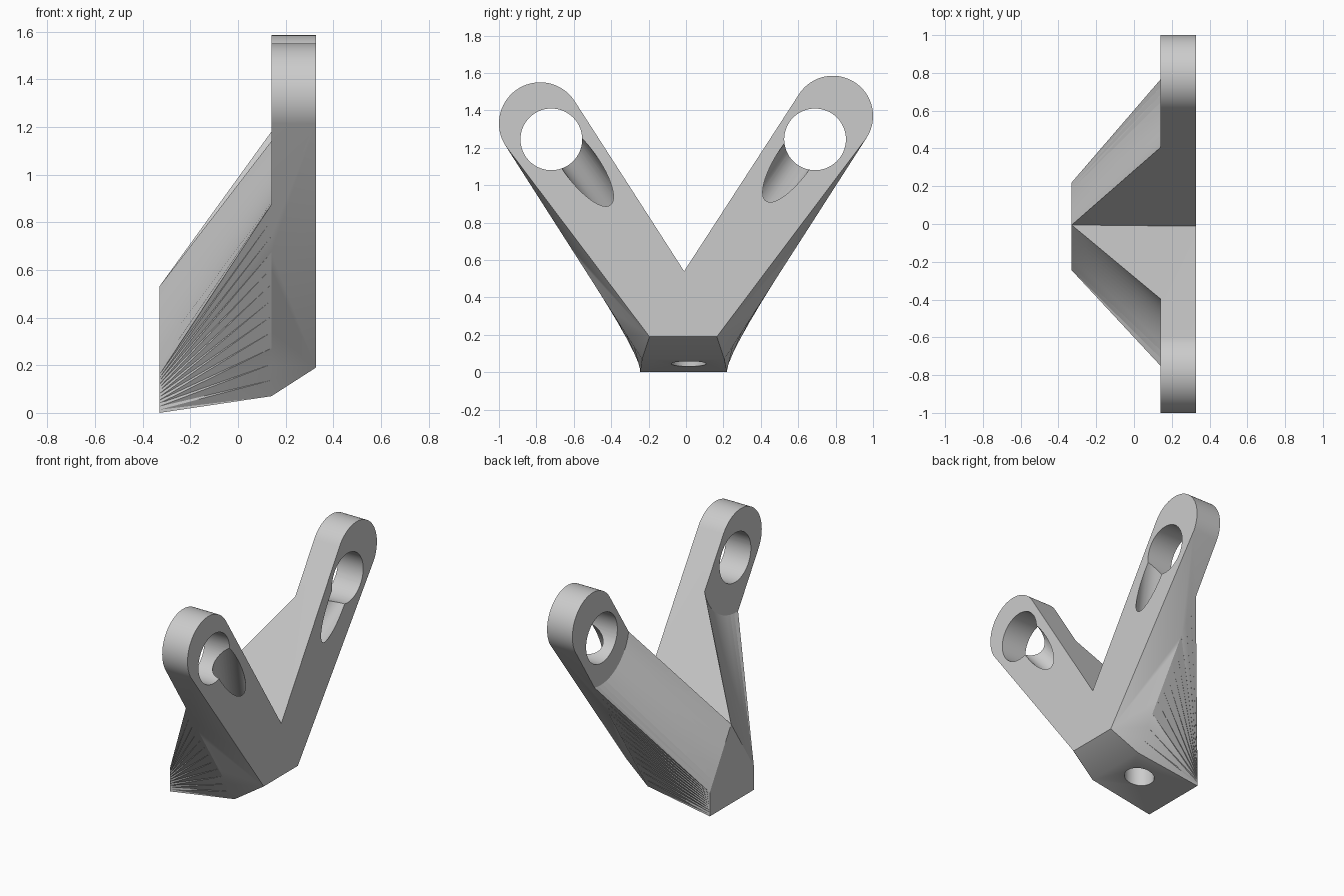
import bpy, bmesh, math
from mathutils import Vector

if "Cube" in bpy.data.objects:
    bpy.data.objects.remove(bpy.data.objects["Cube"])

XF, XM, XB = 0.327, 0.14, -0.33      # plate front, plate back, gusset back
N = 12                               # steps in ruled faces and clearance arcs
ARC = 40                             # steps around each ring end

grey = bpy.data.materials.new("light grey")
grey.diffuse_color = (0.6, 0.6, 0.6, 1)
grey.use_nodes = True
grey.node_tree.nodes["Principled BSDF"].inputs["Base Color"].default_value = grey.diffuse_color

bm = bmesh.new()


def vert(x, y, z):
    return bm.verts.new((x, y, z))


def mix(a, b, t):
    return a.lerp(b, t)


def strip(a, b):
    for i in range(len(a) - 1):
        bm.faces.new((a[i], a[i + 1], b[i + 1], b[i]))


# shared points: valley of the V on each layer
v_front, v_mid, apex = vert(XF, -0.01, 0.54), vert(XM, -0.01, 0.54), vert(XB, -0.005, 0.53)


def arm(s, centre, radius, hole, foot_front, foot_mid, corner, g_y, inner_z):
    """One arm of the V with its ring end and the gusset behind it."""
    ring = []
    for i in range(ARC + 1):
        a = math.radians(-32 + 179 * i / ARC)
        ring.append((s * (centre[0] + radius * math.cos(a)), centre[1] + radius * math.sin(a)))
    front = [vert(XF, *p) for p in ring]
    mid = [vert(XM, *p) for p in ring]
    strip(front, mid)
    bf = vert(XF, s * foot_front, 0.19)
    bb = vert(XM, s * foot_mid, 0.07)
    c = vert(XB, s * corner, 0.0)
    # gusset ends on the outer and inner edges of the arm
    g = mix(bb.co, mid[0].co, (g_y - foot_mid) / (abs(mid[0].co.y) - foot_mid))
    k = mix(v_mid.co, mid[-1].co, (inner_z - 0.54) / (mid[-1].co.z - 0.54))
    # clearance arc around the hole, from the inner edge to the outer edge
    h = Vector((XM, s * hole[0], hole[1]))
    pol = []
    for p in (k, g):
        d = p - h
        pol.append((math.atan2(d.z, s * d.y) % (2 * math.pi), d.length))
    arc = []
    for i in range(N + 1):
        t = i / N
        a = pol[0][0] + (pol[1][0] - pol[0][0]) * t
        r = pol[0][1] + (pol[1][1] - pol[0][1]) * t
        arc.append(vert(XM, h.y + s * r * math.cos(a), h.z + r * math.sin(a)))
    # sloped gusset top
    side = Vector((XB, s * corner, 0.16))
    edge = [apex] + [bm.verts.new(mix(apex.co, side, i / N)) for i in range(1, N + 1)]
    strip(edge, arc)
    # outer gusset flank
    low = [edge[-1]] + [bm.verts.new(mix(side, c.co, i / N)) for i in range(1, N)] + [c]
    out = [arc[-1]] + [bm.verts.new(mix(arc[-1].co, bb.co, i / N)) for i in range(1, N)] + [bb]
    strip(low, out)
    # ring back, arm sides and the inner wall of the gusset
    bm.faces.new(mid + arc)
    bm.faces.new([bf, front[0], mid[0]] + out)
    bm.faces.new((v_front, front[-1], mid[-1], arc[0], v_mid))
    bm.faces.new((v_mid, arc[0], apex))
    return dict(front=front, bf=bf, bb=bb, c=c, back=edge[1:] + low[1:])


R = arm(1, (0.785, 1.37), 0.215, (0.69, 1.245), 0.165, 0.205, 0.22, 0.765, 1.18)
L = arm(-1, (0.78, 1.33), 0.22, (0.72, 1.245), 0.195, 0.235, 0.245, 0.75, 1.14)

# front face, slanted toe, underside, back face
bm.faces.new([R["bf"]] + R["front"] + [v_front] + L["front"][::-1] + [L["bf"]])
bm.faces.new((L["bf"], R["bf"], R["bb"], L["bb"]))
bm.faces.new((L["bb"], R["bb"], R["c"], L["c"]))
bm.faces.new([apex] + R["back"] + L["back"][::-1])
bmesh.ops.recalc_face_normals(bm, faces=bm.faces)
bmesh.ops.triangulate(bm, faces=bm.faces)

mesh = bpy.data.meshes.new("bracket")
bm.to_mesh(mesh)
bm.free()
mesh.materials.append(grey)
bracket = bpy.data.objects.new("bracket", mesh)
bpy.context.collection.objects.link(bracket)


def drill(name, a, b, r):
    """Cut a round hole between two points."""
    a, b = Vector(a), Vector(b)
    bpy.ops.mesh.primitive_cylinder_add(vertices=64, radius=r, depth=(b - a).length, location=(a + b) / 2)
    o = bpy.context.object
    o.name = name
    o.rotation_mode = 'QUATERNION'
    o.rotation_quaternion = (b - a).to_track_quat('Z', 'Y')
    o.data.materials.append(grey)
    o.hide_render = True
    o.hide_set(True)
    m = bracket.modifiers.new(name, 'BOOLEAN')
    m.object, m.operation, m.solver = o, 'DIFFERENCE', 'EXACT'
    return o


def beyond(a, b, t):
    return Vector(a).lerp(Vector(b), t)


# ring holes, cable tunnels up the arms, and the inlet underneath
cutters = [drill("ring_hole_right", (0, 0.69, 1.245), (0.5, 0.69, 1.245), 0.165),
           drill("ring_hole_left", (0, -0.72, 1.245), (0.5, -0.72, 1.245), 0.165)]
start = (-0.03, 0.015, 0.32)
for name, end in (("tunnel_right", (XF, 0.59, 1.15)), ("tunnel_left", (XF, -0.57, 1.12))):
    cutters.append(drill(name, start, beyond(start, end, 1.4), 0.095))
cutters.append(drill("inlet", (-0.03, 0.015, -0.1), (-0.03, 0.015, 0.36), 0.093))

# apply the cuts, remove the cutters
bpy.ops.object.select_all(action='DESELECT')
bpy.context.view_layer.objects.active = bracket
bracket.select_set(True)
for m in list(bracket.modifiers):
    bpy.ops.object.modifier_apply(modifier=m.name)
for o in cutters:
    bpy.data.objects.remove(o)
bpy.ops.object.shade_smooth_by_angle(angle=math.radians(25))
